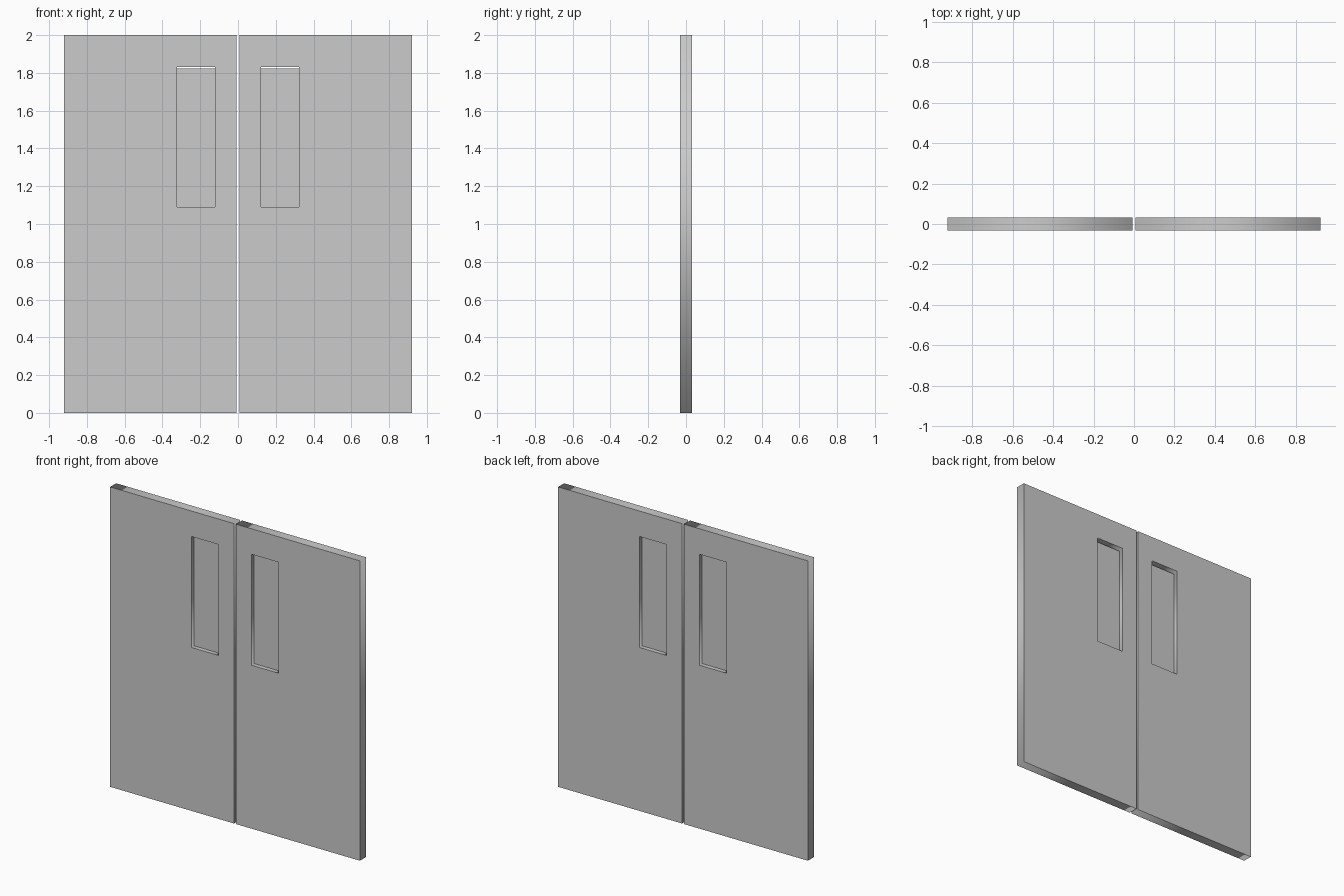
import bpy
from math import pi

if "Cube" in bpy.data.objects:
    bpy.data.objects.remove(bpy.data.objects["Cube"])

THICK = 0.064
WIN = (0.121, 0.322, 1.09, 1.83)      # window opening: x0, x1, z0, z1
LEAF = (0.007, 0.922, 0.0, 2.0)       # door leaf: x0, x1, z0, z1


def mirrored(rect, side):
    x0, x1, z0, z1 = rect
    return (x0, x1, z0, z1) if side > 0 else (-x1, -x0, z0, z1)


def panel(name, rects, thick):
    """Upright slab from rectangles; inner rectangles become openings."""
    cu = bpy.data.curves.new(name, 'CURVE')
    cu.dimensions = '2D'
    cu.fill_mode = 'BOTH'
    cu.extrude = thick / 2
    for x0, x1, z0, z1 in rects:
        sp = cu.splines.new('POLY')
        sp.points.add(3)
        for p, (x, z) in zip(sp.points, ((x0, z0), (x1, z0), (x1, z1), (x0, z1))):
            p.co = (x, z, 0, 1)
        sp.use_cyclic_u = True
    ob = bpy.data.objects.new(name, cu)
    ob.rotation_euler.x = pi / 2
    bpy.context.collection.objects.link(ob)
    bpy.ops.object.select_all(action='DESELECT')
    ob.select_set(True)
    bpy.context.view_layer.objects.active = ob
    bpy.ops.object.convert(target='MESH')
    bpy.ops.object.transform_apply(rotation=True)
    return bpy.context.object


for side, label in ((-1, "left"), (1, "right")):
    # Door leaf with a through window opening
    panel(label + "_door", [mirrored(LEAF, side), mirrored(WIN, side)], THICK)
    # Thin pane set mid-depth, stopping just short of the opening's top
    x0, x1, z0, z1 = mirrored(WIN, side)
    panel(label + "_window_pane", [(x0, x1, z0, z1 - 0.008)], 0.006)
